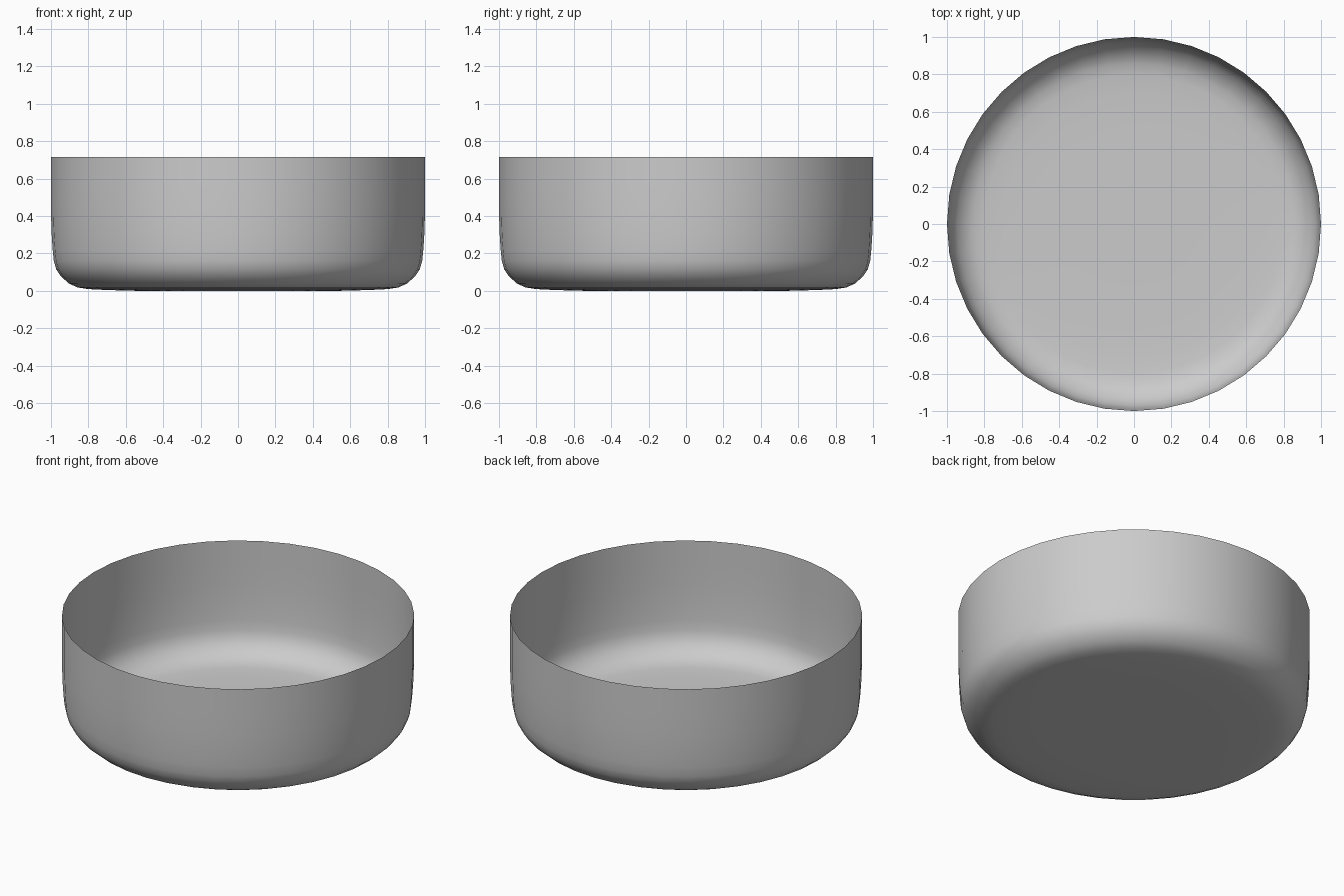
import bpy, bmesh, math

if "Cube" in bpy.data.objects:
    bpy.data.objects.remove(bpy.data.objects["Cube"])

SIDES = 40
# Half profile of the thin shell: radius, height (floor to rim)
PROFILE = [(0.30, 0.0), (0.55, 0.0), (0.70, 0.004), (0.80, 0.009), (0.86, 0.018),
           (0.905, 0.04), (0.945, 0.075), (0.972, 0.115), (0.985, 0.16),
           (0.991, 0.22), (0.996, 0.30), (1.0, 0.42), (1.0, 0.57), (1.0, 0.715)]

# Open round dish, lathed as a single-wall surface
bm = bmesh.new()
rings = []
for r, z in PROFILE:
    rings.append([bm.verts.new((r * math.cos(2 * math.pi * i / SIDES),
                                r * math.sin(2 * math.pi * i / SIDES), z))
                  for i in range(SIDES)])
for low, high in zip(rings, rings[1:]):
    for i in range(SIDES):
        j = (i + 1) % SIDES
        bm.faces.new((low[i], low[j], high[j], high[i]))

# Floor centre
centre = bm.verts.new((0, 0, 0))
for i in range(SIDES):
    bm.faces.new((centre, rings[0][(i + 1) % SIDES], rings[0][i]))

for f in bm.faces:
    f.smooth = True
mesh = bpy.data.meshes.new("round_dish")
bm.to_mesh(mesh)
bm.free()
dish = bpy.data.objects.new("round_dish", mesh)
bpy.context.collection.objects.link(dish)
